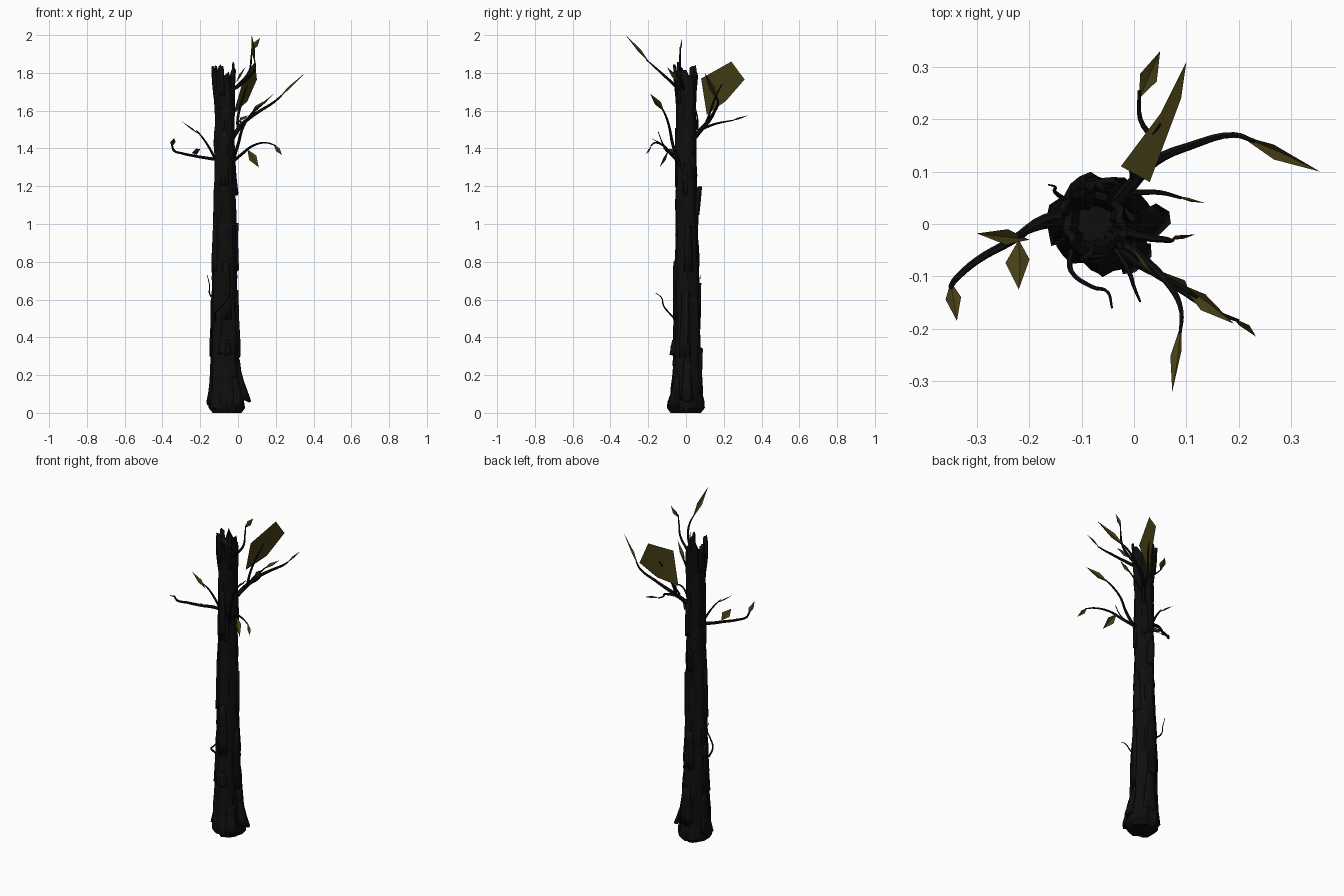
import bpy, bmesh, math, random
from mathutils import Vector

random.seed(4)
cube = bpy.data.objects.get("Cube")
if cube:
    bpy.data.objects.remove(cube, do_unlink=True)


def material(name, rgb):
    m = bpy.data.materials.new(name)
    m.use_nodes = True
    m.diffuse_color = (*rgb, 1)
    bsdf = m.node_tree.nodes["Principled BSDF"]
    bsdf.inputs["Base Color"].default_value = (*rgb, 1)
    bsdf.inputs["Roughness"].default_value = 0.9
    return m


BARK = material("dark_bark", (0.0045, 0.0045, 0.0045))
LEAF = material("olive_leaf", (0.062, 0.050, 0.008))


def add_object(name, bm, mat):
    mesh = bpy.data.meshes.new(name)
    bm.normal_update()
    bm.to_mesh(mesh)
    bm.free()
    mesh.materials.append(mat)
    ob = bpy.data.objects.new(name, mesh)
    bpy.context.collection.objects.link(ob)
    return ob


# Trunk outline: height, centre x, centre y, radius
PROFILE = [(0, -.06, 0, .075), (.03, -.06, 0, .097), (.08, -.062, .002, .088),
           (.2, -.067, .004, .075), (.6, -.073, .005, .065), (1, -.07, .003, .057),
           (1.3, -.07, 0, .054), (1.6, -.071, 0, .052), (1.74, -.075, 0, .06),
           (2, -.076, .003, .063)]


def surface(z, a, lift=0.0):
    """Point on the bark at height z and angle a."""
    for lo, hi in zip(PROFILE, PROFILE[1:]):
        if z <= hi[0]:
            break
    t = (z - lo[0]) / (hi[0] - lo[0])
    cx, cy, r = (lo[i] + (hi[i] - lo[i]) * t for i in (1, 2, 3))
    ridge = .05 * math.sin(7 * a + 2 * z) + .04 * math.sin(4 * a - 5 * z) + .03 * math.sin(11 * a + 19 * z)
    r = r * (1 + ridge) + lift
    return Vector((cx + r * math.cos(a), cy + r * math.sin(a), z))


# Trunk with a broken, hollow top
SIDES, RINGS = 28, 34
bm = bmesh.new()
rings = []
for i in range(RINGS):
    z = 1.72 * (i / (RINGS - 1)) ** 1.2
    rings.append([bm.verts.new(surface(z, math.tau * k / SIDES, random.uniform(-.003, .003)))
                  for k in range(SIDES)])
rim = []
for k in range(SIDES):
    a = math.tau * k / SIDES
    spike = .035 * math.sin(3 * a + 2.6) + .018 * math.sin(7 * a)
    rim.append(max(1.745, min(1.855, 1.79 + spike + random.uniform(-.02, .02))))
for lift, drop in ((0, 0), (-.014, .006), (-.024, .12)):
    ring = []
    for k, top in enumerate(rim):
        p = surface(top - drop if drop < .1 else 1.7, math.tau * k / SIDES, lift)
        ring.append(bm.verts.new(p))
    rings.append(ring)
for low, high in zip(rings, rings[1:]):
    for k in range(SIDES):
        n = (k + 1) % SIDES
        bm.faces.new((low[k], low[n], high[n], high[k]))
bm.faces.new(rings[-1])
bm.faces.new(rings[0][::-1])
add_object("trunk", bm, BARK)


# Loose bark plates: angle, bottom, top, bottom lift, top lift, half width
def bark_plate(name, deg, z0, z1, lift0, lift1, half=.4):
    bm = bmesh.new()
    rows, cols = 5, 5
    grid = []
    for i in range(rows):
        t = i / (rows - 1)
        row = []
        for j in range(cols):
            s = 2 * j / (cols - 1) - 1
            a = math.radians(deg) + s * half * (1 - .35 * t)
            lift = (lift0 + (lift1 - lift0) * t) * (1 - .6 * s * s) + .003
            z = z0 + (z1 - z0) * t + random.uniform(-.01, .01)
            row.append(bm.verts.new(surface(max(z, .01), a, lift)))
        grid.append(row)
    for i in range(rows - 1):
        for j in range(cols - 1):
            bm.faces.new((grid[i][j], grid[i][j + 1], grid[i + 1][j + 1], grid[i + 1][j]))
    ob = add_object(name, bm, BARK)
    solid = ob.modifiers.new("thickness", 'SOLIDIFY')
    solid.thickness = .012
    solid.offset = -1


PLATES = [(0, .06, .28, .035, .0, .35), (-8, .3, .64, .008, .006, .4),
          (90, 1.05, 1.19, .006, .022, .45), (80, .1, .34, .002, .016, .5),
          (90, .45, .68, .003, .01, .5), (-90, .31, .38, .014, .004, .5),
          (-80, .5, .8, .004, .008, .4), (180, .3, .6, .008, .004, .45),
          (175, .05, .3, .012, .002, .5), (200, .75, 1.05, .006, .002, .5),
          (10, .75, 1.0, .006, .008, .4), (-5, 1.16, 1.32, .01, .0, .2),
          (-90, 1.2, 1.5, .002, .006, .4), (60, 1.25, 1.45, .005, .002, .4),
          (150, 1.66, 1.83, .0, .007, .35), (-40, 1.64, 1.85, .0, .008, .2),
          (-100, 1.68, 1.84, .0, .006, .25), (-45, .03, .2, .012, .0, .4)]
for i, p in enumerate(PLATES):
    bark_plate(f"bark_plate_{i + 1}", *p)


# Branches: tapered tubes along short paths
def branch(name, points, thick=.009, thin=.003):
    cu = bpy.data.curves.new(name, 'CURVE')
    cu.dimensions = '3D'
    cu.bevel_depth = 1
    cu.bevel_resolution = 1
    cu.resolution_u = 4
    cu.use_fill_caps = True
    sp = cu.splines.new('BEZIER')
    sp.bezier_points.add(len(points) - 1)
    for i, (bp, p) in enumerate(zip(sp.bezier_points, points)):
        bp.co = p
        bp.handle_left_type = bp.handle_right_type = 'AUTO'
        bp.radius = thick + (thin - thick) * i / (len(points) - 1)
    cu.materials.append(BARK)
    ob = bpy.data.objects.new(name, cu)
    bpy.context.collection.objects.link(ob)
    bpy.ops.object.select_all(action='DESELECT')
    ob.select_set(True)
    bpy.context.view_layer.objects.active = ob
    bpy.ops.object.convert(target='MESH')


# Leaves: pointed sheets, lightly folded on the midrib
def leaf(name, base, tip, width, face=(0, 0, 1)):
    base, tip, face = Vector(base), Vector(tip), Vector(face)
    along = tip - base
    side = along.cross(face).normalized() * width / 2
    up = side.cross(along).normalized() * width * .12
    bm = bmesh.new()
    b, t = bm.verts.new(base), bm.verts.new(tip)
    mid = bm.verts.new(base + along * .5 - up)
    left, right = (bm.verts.new(base + along * .45 + side * s + up) for s in (-1, 1))
    for tri in ((b, mid, left), (left, mid, t), (b, right, mid), (mid, right, t)):
        bm.faces.new(tri)
    add_object(name, bm, LEAF)


branch("low_left_branch", [(-.1, .02, 1.34), (-.17, .01, 1.35), (-.23, -.03, 1.36),
                           (-.3, -.07, 1.375), (-.34, -.105, 1.39), (-.35, -.12, 1.42)], .01, .005)
leaf("low_left_leaf", (-.35, -.11, 1.41), (-.338, -.185, 1.455), .03)
leaf("low_left_side_leaf", (-.22, -.03, 1.365), (-.22, -.125, 1.4), .05, (-.4, 0, 1))
branch("upper_left_branch", [(-.11, .01, 1.32), (-.15, .0, 1.4), (-.19, -.01, 1.46), (-.22, -.025, 1.495)], .008)
leaf("upper_left_leaf", (-.2, -.03, 1.47), (-.3, -.018, 1.545), .03)

branch("low_right_branch", [(-.04, -.03, 1.32), (.02, -.08, 1.37), (.08, -.12, 1.415),
                            (.15, -.165, 1.43), (.2, -.185, 1.415)], .009)
leaf("low_right_leaf", (.19, -.18, 1.42), (.233, -.215, 1.365), .025, (0, 1, 0))
leaf("low_right_side_leaf", (.05, -.09, 1.395), (.11, -.14, 1.3), .045, (0, 1, 0))
branch("front_right_branch", [(-.04, -.03, 1.3), (.0, -.07, 1.42), (.03, -.09, 1.52),
                              (.09, -.12, 1.6), (.12, -.14, 1.63)], .01)
leaf("front_right_leaf", (.09, -.115, 1.595), (.19, -.19, 1.69), .035, (0, -.5, 1))
branch("front_twig", [(-.04, -.04, 1.34), (-.01, -.09, 1.38), (0, -.12, 1.42), (.012, -.148, 1.49)], .006, .002)

branch("top_front_branch", [(-.05, -.02, 1.7), (.01, -.06, 1.735), (.07, -.12, 1.79),
                            (.09, -.165, 1.83), (.088, -.21, 1.87)], .01)
leaf("top_front_leaf", (.09, -.19, 1.85), (.073, -.32, 2.0), .028, (-.6, 0, 1))
branch("top_branch", [(-.04, -.01, 1.7), (.02, -.025, 1.755), (.06, -.03, 1.81),
                      (.07, -.032, 1.88), (.075, -.03, 1.94)], .009)
leaf("top_leaf", (.07, -.03, 1.92), (.117, -.02, 1.985), .03, (0, 1, 0))
leaf("crown_leaf", (-.01, -.035, 1.75), (.04, -.1, 1.83), .025, (0, -1, 1))

branch("back_right_branch", [(-.04, .03, 1.44), (.0, .08, 1.5), (.04, .12, 1.545),
                             (.11, .15, 1.595), (.19, .17, 1.645), (.23, .158, 1.68)], .014, .004)
leaf("back_right_leaf", (.2, .17, 1.65), (.355, .1, 1.8), .032, (-.5, -.5, 1))
branch("back_branch", [(.01, .1, 1.51), (.035, .155, 1.53), (.012, .2, 1.54), (.01, .255, 1.55)], .008)
leaf("back_leaf", (.01, .24, 1.545), (.05, .33, 1.575), .035)
branch("big_leaf_stem", [(0, .09, 1.5), (.0, .12, 1.57), (.025, .15, 1.66), (.05, .19, 1.74)], .009)
branch("inner_twig", [(0, .06, 1.5), (.05, .06, 1.56), (.09, .05, 1.61)], .006)
leaf("inner_leaf", (.07, .055, 1.585), (.135, .04, 1.65), .025, (0, -1, .3))

# Broad leaf at the back
bm = bmesh.new()
outline = [(-.025, .11, 1.58), (.03, .08, 1.77), (.09, .24, 1.86), (.1, .31, 1.765), (.05, .21, 1.65)]
edge = [bm.verts.new(p) for p in outline]
centre = bm.verts.new((.048, .185, 1.73))
for k in range(len(edge)):
    bm.faces.new((edge[k], edge[(k + 1) % len(edge)], centre))
add_object("big_leaf", bm, LEAF)

# Small twigs low on the trunk
branch("low_front_twig", [(-.12, -.05, .49), (-.12, -.09, .53), (-.08, -.12, .57),
                          (-.05, -.13, .61), (-.042, -.16, .635)], .006, .002)
branch("low_side_twig", [(-.12, .04, .6), (-.15, .06, .63), (-.15, .07, .67), (-.163, .075, .73)], .005, .0015)

# Soft shading with crisp bark edges
bpy.ops.object.select_all(action='DESELECT')
for ob in bpy.context.collection.objects:
    if ob.type == 'MESH' and ob.data.materials and ob.data.materials[0] in (BARK, LEAF):
        ob.select_set(True)
        bpy.context.view_layer.objects.active = ob
bpy.ops.object.shade_smooth_by_angle(angle=math.radians(35))
